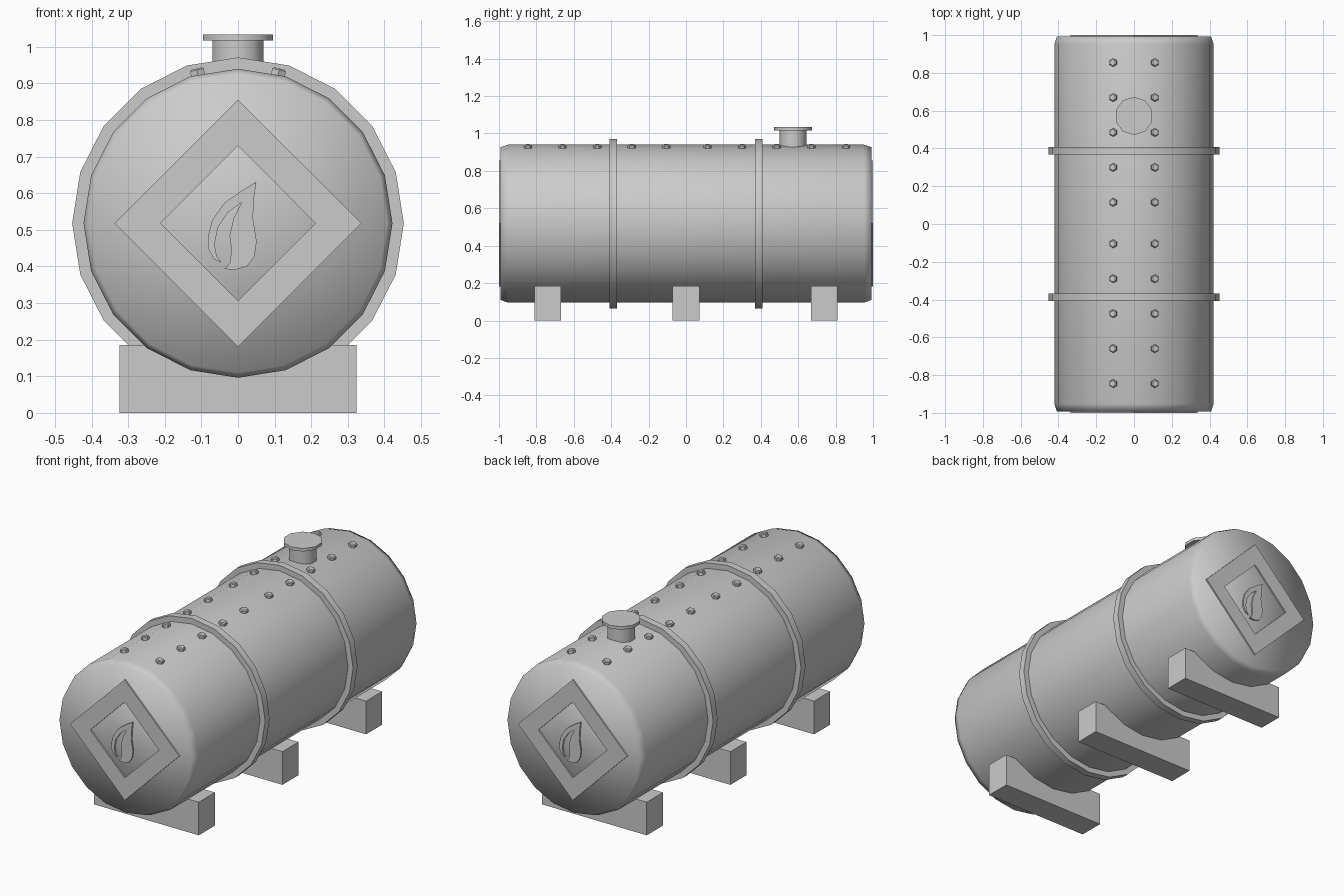
import bpy
import bmesh
from math import radians, pi
from mathutils import Matrix, Vector

cube = bpy.data.objects.get("Cube")
if cube:
    bpy.data.objects.remove(cube, do_unlink=True)

grey = bpy.data.materials.new("steel_grey")
grey.use_nodes = True
grey.diffuse_color = (0.6, 0.6, 0.6, 1)
grey.node_tree.nodes["Principled BSDF"].inputs["Base Color"].default_value = (0.6, 0.6, 0.6, 1)

AXIS_Z = 0.518      # height of the tank axis
RADIUS = 0.422
END = 0.992         # half length of the tank shell


def finish(bm, name, angle=30):
    """Turn a bmesh into an object, smooth below the given edge angle."""
    bmesh.ops.recalc_face_normals(bm, faces=bm.faces)
    mesh = bpy.data.meshes.new(name)
    bm.to_mesh(mesh)
    bm.free()
    mesh.shade_smooth()
    mesh.set_sharp_from_angle(angle=radians(angle))
    mesh.materials.append(grey)
    obj = bpy.data.objects.new(name, mesh)
    bpy.context.collection.objects.link(obj)
    return obj


def cylinder(bm, matrix, sides, r1, r2, depth):
    bmesh.ops.create_cone(bm, cap_ends=True, segments=sides, radius1=r1,
                          radius2=r2, depth=depth, matrix=matrix)


def end_plate(name, points, polygons, back):
    """Thin plate on a tank end, from (x, z) points around the axis."""
    bm = bmesh.new()
    verts = [bm.verts.new((x, -1, z + AXIS_Z)) for x, z in points]
    faces = [bm.faces.new([verts[i] for i in p]) for p in polygons]
    extruded = bmesh.ops.extrude_face_region(bm, geom=faces, use_keep_orig=True)
    moved = [g for g in extruded["geom"] if isinstance(g, bmesh.types.BMVert)]
    bmesh.ops.translate(bm, verts=moved, vec=(0, 0.009, 0))
    if back:
        bmesh.ops.rotate(bm, verts=bm.verts, cent=(0, 0, 0),
                         matrix=Matrix.Rotation(pi, 3, 'Z'))
    finish(bm, name)


# Tank shell: lathed profile with narrow chamfers, softly shaded ends
bm = bmesh.new()
profile = [(0, -END), (0.408, -END), (RADIUS, -0.952),
           (RADIUS, 0.952), (0.408, END), (0, END)]
verts = [bm.verts.new((0, y, AXIS_Z + r)) for r, y in profile]
edges = [bm.edges.new(pair) for pair in zip(verts, verts[1:])]
bmesh.ops.spin(bm, geom=verts + edges, cent=(0, 0, AXIS_Z), axis=(0, 1, 0),
               angle=2 * pi, steps=20)
bmesh.ops.remove_doubles(bm, verts=bm.verts, dist=0.0005)
finish(bm, "tank_shell", 80)

# Two raised bands around the shell
for name, y in (("front_band", -0.388), ("rear_band", 0.388)):
    bm = bmesh.new()
    place = Matrix.Translation((0, y, AXIS_Z)) @ Matrix.Rotation(pi / 2, 4, 'X')
    cylinder(bm, place, 20, 0.453, 0.453, 0.04)
    finish(bm, name)

# Support blocks
for name, y in (("front_support", -0.738), ("middle_support", 0), ("rear_support", 0.738)):
    bm = bmesh.new()
    bmesh.ops.create_cube(bm, size=1, matrix=Matrix.Translation((0, y, 0.0925))
                          @ Matrix.Diagonal((0.648, 0.142, 0.185, 1)))
    finish(bm, name)

# Filler neck and lid
for name, r, low, high in (("filler_neck", 0.073, 0.9, 1.018), ("filler_lid", 0.101, 1.017, 1.034)):
    bm = bmesh.new()
    cylinder(bm, Matrix.Translation((0, 0.572, (low + high) / 2)), 10, r, r, high - low)
    finish(bm, name, 40)

# Two rows of hexagonal bolts along the top
bm = bmesh.new()
for side in (-1, 1):
    for start in (-0.845, 0.115):
        for i in range(5):
            place = (Matrix.Translation((side * 0.11, start + i * 0.185, 0.927))
                     @ Matrix.Rotation(side * radians(13), 4, 'Y'))
            cylinder(bm, place, 6, 0.022, 0.022, 0.02)
            cylinder(bm, place @ Matrix.Translation((0, 0, 0.012)), 6, 0.022, 0.016, 0.004)
finish(bm, "bolts")

# Diamond frame and flame plate on each end
corners = [(0, 1), (1, 0), (0, -1), (-1, 0)]
diamond = [(x * s, z * s) for s in (0.337, 0.212) for x, z in corners]
diamond_faces = [(i, (i + 1) % 4, (i + 1) % 4 + 4, i + 4) for i in range(4)]
flame = [(.05, .113), (.043, .064), (.041, .015), (.051, -.05), (.045, -.09),
         (.026, -.117), (-.007, -.127), (-.037, -.125), (-.022, -.108),
         (-.018, -.072), (-.023, -.035), (-.012, .014), (.01, .057),
         (-.027, .03), (-.055, -.012), (-.064, -.058), (-.058, -.09),
         (-.045, -.108), (-.066, -.098), (-.082, -.068), (-.082, -.036),
         (-.071, .008), (-.037, .056), (.007, .087)]
for end in ("front", "back"):
    end_plate(end + "_diamond_frame", diamond, diamond_faces, end == "back")
    end_plate(end + "_flame_plate", flame, [range(len(flame))], end == "back")
